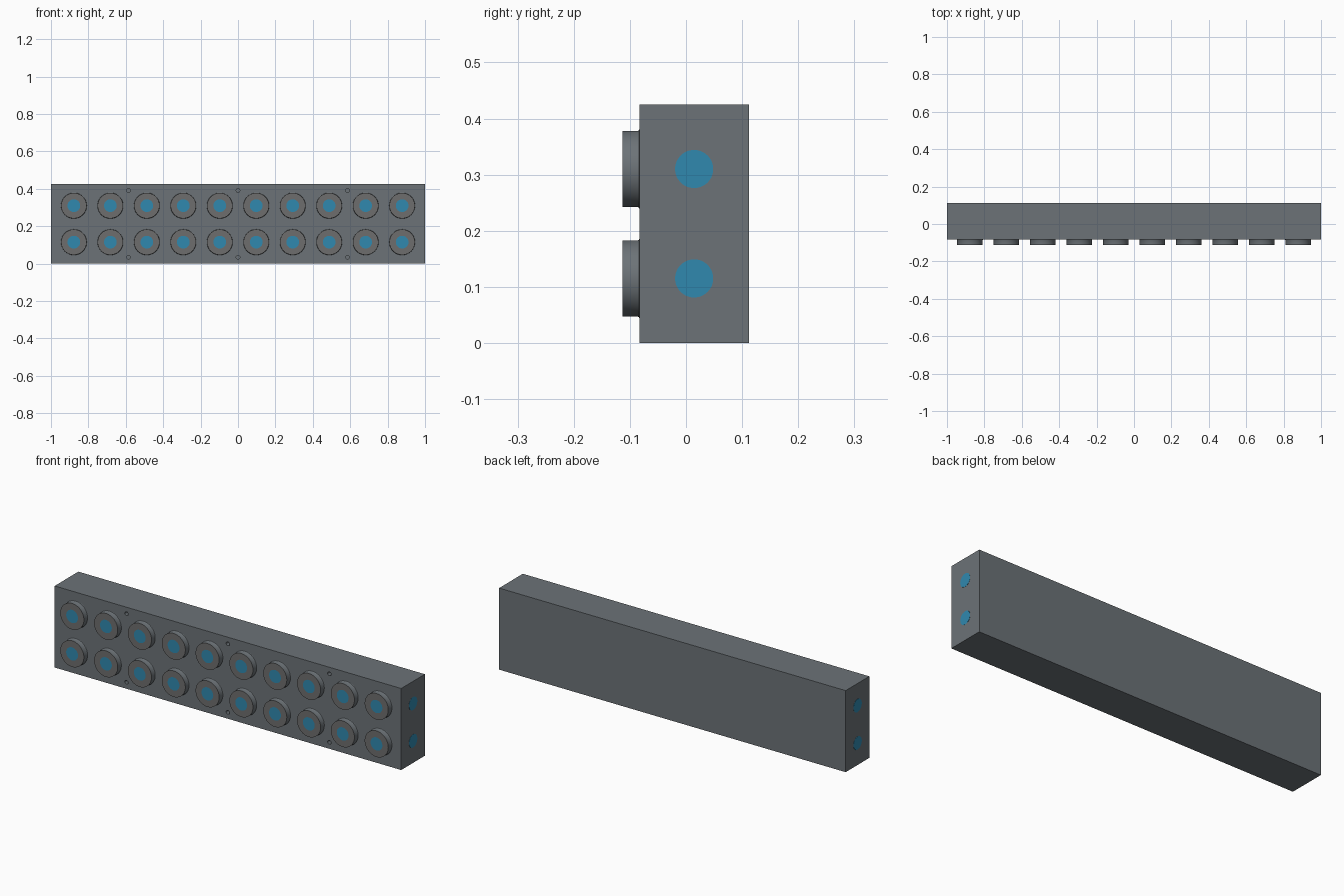
import bpy, bmesh, math
from mathutils import Matrix, Vector

old = bpy.data.objects.get("Cube")
if old:
    bpy.data.objects.remove(old, do_unlink=True)


def material(name, rgb):
    m = bpy.data.materials.new(name)
    m.use_nodes = True
    m.diffuse_color = (*rgb, 1)
    m.node_tree.nodes["Principled BSDF"].inputs["Base Color"].default_value = (*rgb, 1)
    return m


GREY = material("steel_grey", (0.15, 0.17, 0.185))
WARM = material("collar_grey", (0.155, 0.155, 0.155))
BLUE = material("port_blue", (0.03, 0.25, 0.43))

HEIGHT, FRONT, BACK = 0.425, -0.083, 0.112
PITCH = 0.195
ROWS = (0.115, 0.31)
MID_Y = (FRONT + BACK) / 2


def finish(name, bm, mats):
    bmesh.ops.recalc_face_normals(bm, faces=bm.faces)
    mesh = bpy.data.meshes.new(name)
    bm.to_mesh(mesh)
    bm.free()
    for m in mats:
        mesh.materials.append(m)
    ob = bpy.data.objects.new(name, mesh)
    bpy.context.collection.objects.link(ob)
    return ob


def lathe(name, profile, mats, rings, centre, axis, sides=48):
    """Revolve (radius, distance) points along axis; rings gives each band's material."""
    bm = bmesh.new()
    turn = Vector((0, 0, 1)).rotation_difference(Vector(axis)).to_matrix()
    loops = []
    for r, d in profile:
        loops.append([bm.verts.new(Vector(centre) + turn @ Vector(
            (r * math.cos(math.tau * i / sides), r * math.sin(math.tau * i / sides), d)))
            for i in range(sides)])
    for a, b, mat in zip(loops, loops[1:], rings):
        for i in range(sides):
            j = (i + 1) % sides
            bm.faces.new((a[i], a[j], b[j], b[i])).material_index = mat
    bm.faces.new(loops[0][::-1]).material_index = rings[0]
    bm.faces.new(loops[-1]).material_index = rings[-1]
    ob = finish(name, bm, mats)
    bpy.ops.object.select_all(action="DESELECT")
    ob.select_set(True)
    bpy.context.view_layer.objects.active = ob
    bpy.ops.object.shade_smooth_by_angle(angle=math.radians(30))
    return ob


# Main block
bm = bmesh.new()
size = Matrix.Diagonal((1.998, BACK - FRONT, HEIGHT, 1))
bmesh.ops.create_cube(bm, size=1, matrix=Matrix.Translation((0, MID_Y, HEIGHT / 2)) @ size)
block = finish("manifold_block", bm, [GREY])

# Mounting holes drilled between the ports
for x in (-3 * PITCH, 0, 3 * PITCH):
    for z in (0.034, HEIGHT - 0.034):
        drill = lathe("hole_cutter", [(0.01, -0.02), (0.01, 0.06)], [GREY], [0],
                      (x, FRONT, z), (0, 1, 0), 24)
        drill.hide_render = True
        cut = block.modifiers.new("mounting_hole", "BOOLEAN")
        cut.operation, cut.solver, cut.object = "DIFFERENCE", "EXACT", drill
        bpy.context.view_layer.objects.active = block
        bpy.ops.object.modifier_apply(modifier=cut.name)
        bpy.data.objects.remove(drill, do_unlink=True)

# Front port collars with a small fillet at the root and a blue centre
collar = [(0.071, -0.002), (0.071, 0), (0.069, 0.001), (0.068, 0.003),
          (0.068, 0.03), (0.034, 0.03), (0.001, 0.03)]
for row, z in zip(("lower", "upper"), ROWS):
    for i in range(10):
        lathe(f"{row}_port_{i + 1}", collar, [GREY, WARM, BLUE], [0, 0, 0, 0, 1, 2],
              ((i - 4.5) * PITCH, FRONT, z), (0, -1, 0))

    # Blue end ports
    for side, s in (("left", 1), ("right", -1)):
        lathe(f"{side}_{row}_end_port", [(0.034, -0.002), (0.034, 0.001)], [BLUE], [0],
              (s * 0.999, MID_Y, z), (s, 0, 0))
